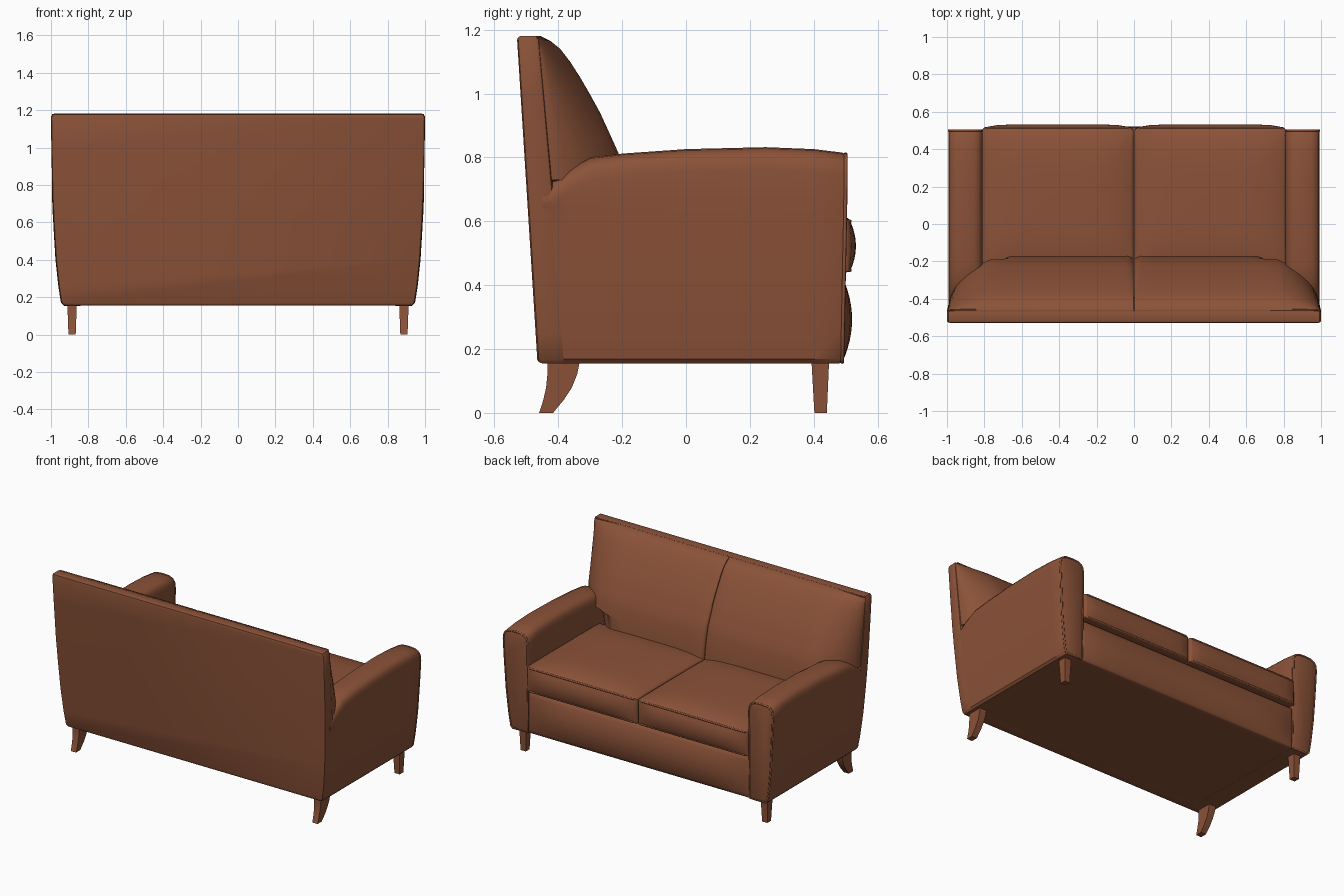
import bpy, bmesh, math
from mathutils import Vector

cube = bpy.data.objects.get("Cube")
if cube:
    bpy.data.objects.remove(cube, do_unlink=True)


def material(name, rgb):
    m = bpy.data.materials.new(name)
    m.use_nodes = True
    m.diffuse_color = (*rgb, 1)
    bsdf = m.node_tree.nodes["Principled BSDF"]
    bsdf.inputs["Base Color"].default_value = (*rgb, 1)
    bsdf.inputs["Roughness"].default_value = 0.6
    return m


leather = material("brown leather", (0.26, 0.085, 0.04))


def finish(name, bm, angle=35):
    bmesh.ops.recalc_face_normals(bm, faces=bm.faces)
    mesh = bpy.data.meshes.new(name)
    bm.to_mesh(mesh)
    bm.free()
    mesh.materials.append(leather)
    ob = bpy.data.objects.new(name, mesh)
    bpy.context.collection.objects.link(ob)
    bpy.ops.object.select_all(action="DESELECT")
    ob.select_set(True)
    bpy.context.view_layer.objects.active = ob
    bpy.ops.object.shade_smooth_by_angle(angle=math.radians(angle))
    return ob


def loft(name, rings, angle=35):
    """Skin a list of closed rings and cap both ends."""
    bm = bmesh.new()
    rows = [[bm.verts.new(p) for p in ring] for ring in rings]
    n = len(rows[0])
    for a, b in zip(rows, rows[1:]):
        for i in range(n):
            j = (i + 1) % n
            bm.faces.new((a[i], a[j], b[j], b[i]))
    bm.faces.new(rows[0])
    bm.faces.new(rows[-1])
    return finish(name, bm, angle)


def piping(name, points, radius=0.006, cyclic=True):
    cu = bpy.data.curves.new(name, "CURVE")
    cu.dimensions = "3D"
    cu.bevel_depth = radius
    cu.bevel_resolution = 2
    cu.materials.append(leather)
    sp = cu.splines.new("POLY")
    sp.points.add(len(points) - 1)
    for p, co in zip(sp.points, points):
        p.co = (*co, 1)
    sp.use_cyclic_u = cyclic
    ob = bpy.data.objects.new(name, cu)
    bpy.context.collection.objects.link(ob)


def interp(table, t):
    """Piecewise linear lookup in (key, value) pairs."""
    for (a, va), (b, vb) in zip(table, table[1:]):
        if t <= b:
            return va + (vb - va) * max(0, (t - a) / (b - a))
    return table[-1][1]


def pillow(name, lo, hi, crown, bulge, round_edge=0.015):
    """Box with a crowned top and a bulging front (+y)."""
    bm = bmesh.new()
    bmesh.ops.create_cube(bm, size=2)
    bmesh.ops.bevel(bm, geom=bm.edges[:], offset=0.04, segments=3, profile=0.5, affect="EDGES")
    bmesh.ops.subdivide_edges(bm, edges=[e for e in bm.edges if e.calc_length() > 1],
                              cuts=11, use_grid_fill=True)
    lo, hi = Vector(lo), Vector(hi)
    mid, half = (lo + hi) / 2, (hi - lo) / 2
    for v in bm.verts:
        u = v.co.copy()
        p = Vector(m + h * c for m, h, c in zip(mid, half, u))
        if u.z > 0:
            p.z += u.z * crown * ((1 - u.x ** 4) * (1 - u.y ** 4)) ** 0.7 if abs(u.x) < 1 and abs(u.y) < 1 else 0
        if u.y > 0:
            p.y += u.y * bulge * max(0, 1 - u.z ** 2) * max(0, 1 - u.x ** 8)
        v.co = p
    return finish(name, bm, 40)


# Side outline shared by the back panel and the arms
side_curve = [(0.155, 0.932), (0.168, 0.945), (0.25, 0.958), (0.4, 0.974),
              (0.6, 0.986), (0.75, 0.993), (1.0, 0.998), (1.165, 1.0), (1.18, 0.992)]


def back_y(z):
    return -0.465 - 0.063 * (z - 0.155)


def panel_front_y(z):
    return -0.46 + 0.09 * (1.18 - z)


# Back panel: tapered outline with softened rims
outline = [(x, z) for z, x in side_curve]
outline += [(-x, z) for x, z in reversed(outline)]


def panel_ring(depth, inset):
    ring = []
    for x, z in outline:
        zz = 0.6675 + (z - 0.6675) * (1 - inset / 0.51)
        y = back_y(zz) + depth * (panel_front_y(zz) - back_y(zz))
        ring.append((x * (1 - inset), y, zz))
    return ring


loft("back_panel", [panel_ring(d, i) for d, i in
                    ((0, 0.012), (0.05, 0.004), (0.15, 0), (0.85, 0), (0.95, 0.003), (1, 0.01))])

# Base with bulging front rail
pillow("base_and_front_rail", (-0.83, -0.43, 0.155), (0.83, 0.488, 0.43), 0, 0.032)

# Arms: rounded-top section swept from back to front
arm_top = [(-0.45, 0.715), (-0.42, 0.73), (-0.36, 0.77), (-0.3, 0.8), (-0.2, 0.812), (0.0, 0.826),
           (0.25, 0.832), (0.4, 0.826), (0.49, 0.815)]


def arm_section(y, h, s, inset=0.0):
    pts = [(interp(side_curve, z), z) for z in (0.155, 0.168, 0.25, 0.4, 0.55, 0.64)]
    edge = 0.993
    for k in range(9):  # rounded crown
        a = math.pi * k / 8
        c, sn = math.cos(a), math.sin(a)
        pts.append((0.9015 + (edge - 0.9015) * math.copysign(abs(c) ** 0.65, c),
                    h - 0.07 + 0.07 * sn ** 0.65))
    pts += [(0.81, 0.5), (0.81, 0.155)]
    ring = []
    for x, z in pts:
        x += inset * (1 if x < 0.9 else -1)
        z += inset * (1 if z < 0.4 else -1 if z > h - 0.06 else 0)
        lean = 0.02 * min(0, z - 0.7) if y > 0.4 else 0
        ring.append((s * x, y + lean, z))
    return ring


for side, s in (("left", 1), ("right", -1)):
    rings = [arm_section(y, interp(arm_top, y), s) for y, h in arm_top]
    rings += [arm_section(0.5, 0.814, s, 0.004), arm_section(0.505, 0.813, s, 0.014)]
    loft(side + "_arm", rings)
    piping(side + "_arm_front_piping", arm_section(0.5, 0.814, s, 0.004))

    # Seat cushion with seam piping above and below
    x0, x1 = sorted((s * 0.003, s * 0.812))
    pillow(side + "_seat_cushion", (x0, -0.25, 0.44), (x1, 0.512, 0.605), 0.04, 0.02)
    for label, z in (("top", 0.6), ("bottom", 0.447)):
        r, mid, hw = 0.025, (x0 + x1) / 2, (x1 - x0) / 2
        corners = [(mid + hx * (hw - 0.006 - r) + r * math.cos(a), cy + r * math.sin(a), z)
                   for hx, cy, start in ((1, 0.488, 0), (-1, 0.488, 1), (-1, -0.2, 2), (1, -0.2, 3))
                   for a in [(start + k / 4) * math.pi / 2 for k in range(5)]]
        piping(side + "_seat_" + label + "_piping", corners)

    # Back cushion: plan rings stacked upwards, shallow at the outer edge
    depth = [(0.5, -0.165), (0.6, -0.17), (0.72, -0.188), (0.81, -0.21), (0.857, -0.231), (0.94, -0.269),
             (1.0, -0.302), (1.05, -0.331), (1.1, -0.363), (1.14, -0.394), (1.165, -0.425), (1.18, -0.456)]
    width = [(0.5, 0.82), (0.7, 0.87), (0.73, 0.985), (1.0, 0.992), (1.18, 0.995)]
    levels = [0.5, 0.6, 0.7, 0.73, 0.77, 0.81, 0.857, 0.9, 0.94, 1.0, 1.05, 1.1, 1.14, 1.165, 1.18]
    columns = [0, 0.008, 0.02, 0.04, 0.1, 0.3, 0.5, 0.7, 0.78, 0.82, 0.86, 0.9, 0.94, 0.97, 0.99, 1]
    rings = []
    for z in levels:
        w, yb, yf = interp(width, z), panel_front_y(z) - 0.01, interp(depth, z)
        ring = [(s * w, yb, z), (s * 0.002, yb, z)]
        for u in columns:
            fall = math.sqrt(max(0.01, 1 - max(0, (u - 0.78) / 0.22) ** 1.2))
            seam = 0.08 * max(0, 1 - u / 0.04) ** 2
            ring.append((s * max(0.002, u * w), yb + (yf - yb) * (fall - seam), z))
        rings.append(ring)
    loft(side + "_back_cushion", rings, 50)

    # Legs: straight taper under the seat front, swept sabre under the back
    def leg(name, stations):
        loft(name, [[(s * (0.887 + hx), y, z) for hx, y in
                     ((-w, ya), (w, ya), (w, yb), (-w, yb))] for z, ya, yb, w in stations], 30)

    leg(side + "_straight_leg", [(0.16, 0.393, 0.448, 0.025), (0, 0.402, 0.441, 0.019)])
    leg(side + "_sabre_leg", [(0.16, -0.433, -0.333, 0.025), (0.12, -0.434, -0.341, 0.024),
                              (0.08, -0.438, -0.357, 0.022), (0.04, -0.447, -0.383, 0.021),
                              (0.015, -0.455, -0.404, 0.02), (0, -0.46, -0.416, 0.019)])

# Welt where the back panel meets the cushions
piping("back_top_piping", [(-0.985, -0.46, 1.177), (0.985, -0.46, 1.177)], 0.005, False)
